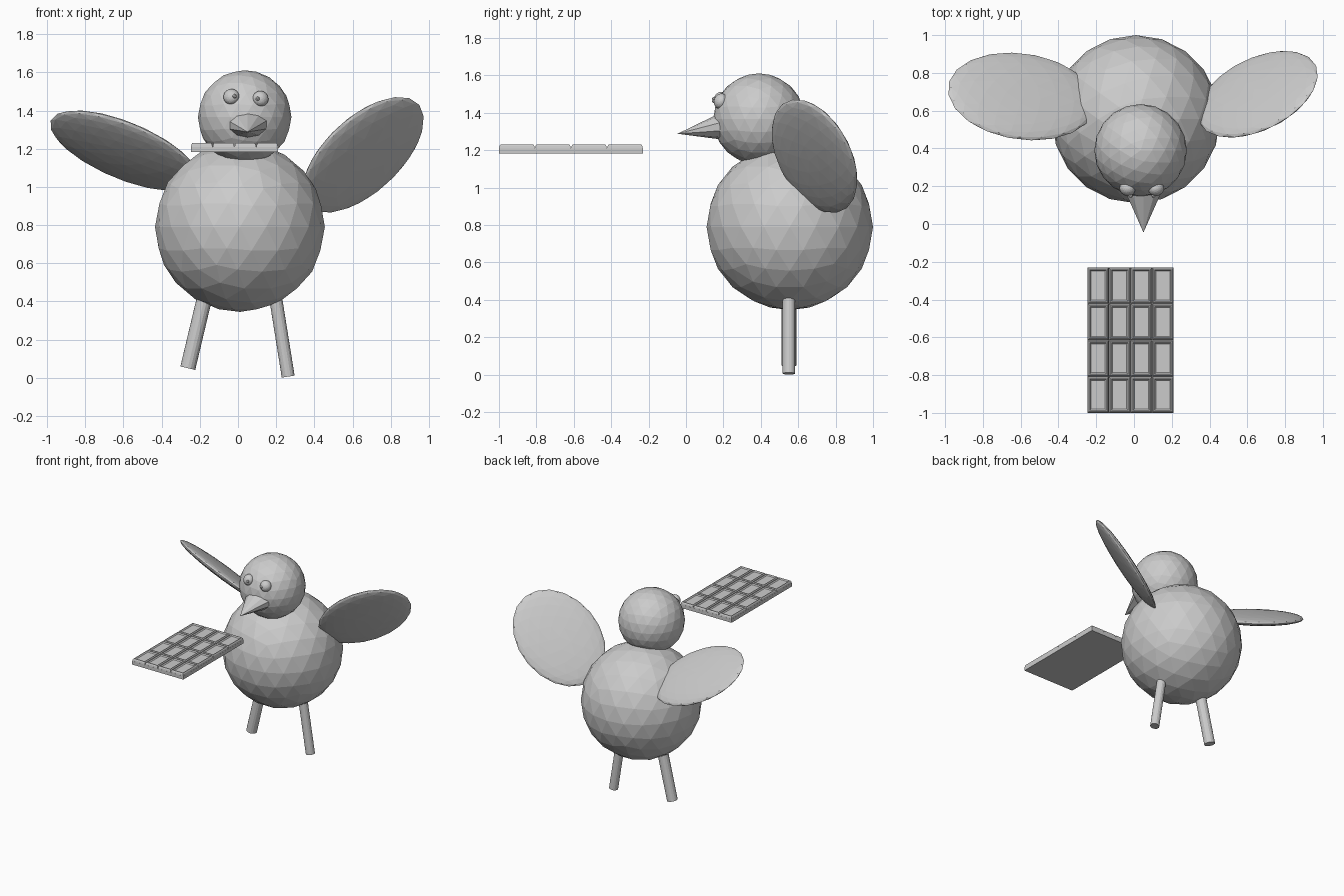
import bpy, bmesh
from mathutils import Matrix, Vector

if "Cube" in bpy.data.objects:
    bpy.data.objects.remove(bpy.data.objects["Cube"])


def finish(name, bm):
    bmesh.ops.recalc_face_normals(bm, faces=bm.faces)
    mesh = bpy.data.meshes.new(name)
    bm.to_mesh(mesh)
    bm.free()
    ob = bpy.data.objects.new(name, mesh)
    bpy.context.collection.objects.link(ob)
    return ob


def frame(center, long_dir, normal, scale):
    """Matrix whose x axis follows long_dir and z axis follows normal."""
    z = Vector(normal).normalized()
    x = Vector(long_dir)
    x = (x - z * x.dot(z)).normalized()
    y = z.cross(x)
    rot = Matrix((x, y, z)).transposed().to_4x4()
    return Matrix.Translation(center) @ rot @ Matrix.Diagonal((*scale, 1))


def ball(name, center, scale, subdiv=3, long_dir=(1, 0, 0), normal=(0, 0, 1)):
    bm = bmesh.new()
    bmesh.ops.create_icosphere(bm, subdivisions=subdiv, radius=1,
                               matrix=frame(center, long_dir, normal, scale))
    return finish(name, bm)


def rod(name, start, end, r1, r2, sides, squash=1):
    start, end = Vector(start), Vector(end)
    bm = bmesh.new()
    bmesh.ops.create_cone(bm, cap_ends=True, segments=sides, radius1=r1, radius2=r2,
                          depth=(end - start).length,
                          matrix=frame((start + end) / 2, (1, 0, 0), end - start, (1, squash, 1)))
    bmesh.ops.remove_doubles(bm, verts=bm.verts, dist=1e-5)
    return finish(name, bm)


# Body and head
ball("body", (0.01, 0.555, 0.79), (0.445,) * 3)
ball("head", (0.035, 0.39, 1.366), (0.245,) * 3)

# Eyes and pupils
for side, eye, pupil in (("left", (-0.035, 0.186, 1.472), (-0.018, 0.150, 1.475)),
                         ("right", (0.118, 0.186, 1.462), (0.103, 0.150, 1.462))):
    out = Vector(eye) - Vector((0.035, 0.39, 1.366))
    ball(side + "_eye", eye, (0.042, 0.042, 0.036), 3, normal=out)
    ball(side + "_pupil", pupil, (0.011,) * 3, 2)

# Beak, a flattened cone
rod("beak", (0.05, 0.20, 1.328), (0.05, -0.045, 1.288), 0.113, 0, 10, 0.66)

# Wings, flattened balls set at slightly different angles
ball("right_wing", (0.655, 0.687, 1.168), (0.395, 0.30, 0.042), 3,
     (1, 0.05, 0.86), (-0.531, 0.648, 0.546))
ball("left_wing", (-0.595, 0.675, 1.19), (0.418, 0.274, 0.042), 3,
     (-1, 0.02, 0.41), (0.33, 0.532, 0.78))

# Legs
rod("right_leg", (0.263, 0.55, 0.006), (0.184, 0.55, 0.50), 0.034, 0.034, 16)
rod("left_leg", (-0.263, 0.55, 0.05), (-0.156, 0.55, 0.50), 0.04, 0.04, 16)

# Chocolate bar: base slab plus a 4 x 4 grid of bevelled pieces
X0, X1, Y0, Y1 = -0.247, 0.21, -1.0, -0.23
N = 4
bm = bmesh.new()
bmesh.ops.create_cube(bm, size=1, matrix=Matrix.Translation(((X0 + X1) / 2, (Y0 + Y1) / 2, 1.196))
                      @ Matrix.Diagonal((X1 - X0, Y1 - Y0, 0.028, 1)))
finish("chocolate_slab", bm)

bm = bmesh.new()
dx, dy = (X1 - X0) / N, (Y1 - Y0) / N
levels = ((0.0, 1.205), (0.003, 1.222), (0.008, 1.23), (0.013, 1.23), (0.02, 1.222))
for i in range(N):
    for j in range(N):
        cx, cy = X0 + dx * (i + 0.5), Y0 + dy * (j + 0.5)
        rings = []
        for inset, z in levels:
            hx, hy = dx / 2 - inset, dy / 2 - inset
            rings.append([bm.verts.new((cx + sx * hx, cy + sy * hy, z))
                          for sx, sy in ((-1, -1), (1, -1), (1, 1), (-1, 1))])
        for a, b in zip(rings, rings[1:]):
            for k in range(4):
                bm.faces.new((a[k], a[(k + 1) % 4], b[(k + 1) % 4], b[k]))
        bm.faces.new(rings[0][::-1])
        bm.faces.new(rings[-1])
finish("chocolate_pieces", bm)
